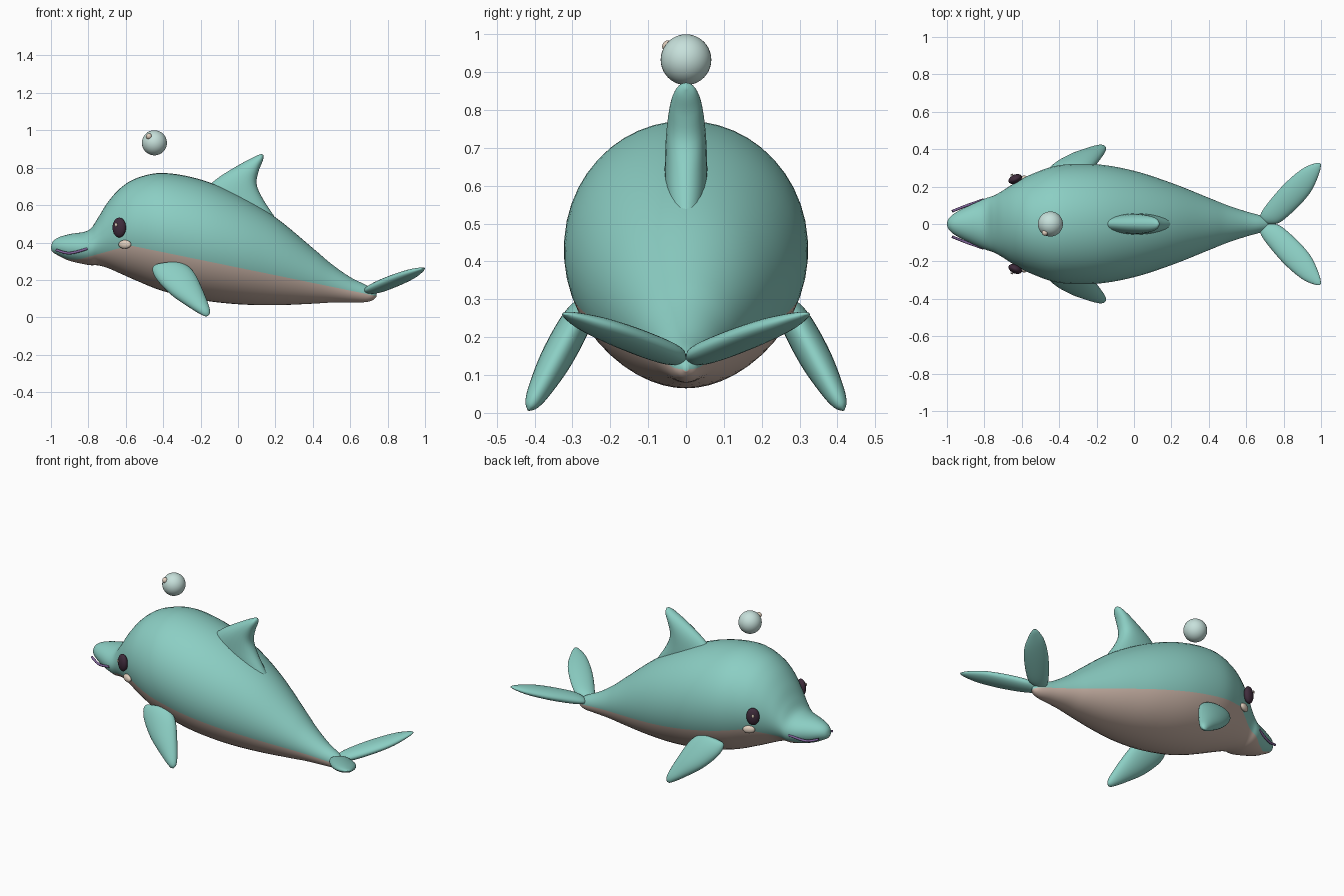
import bpy, bmesh, math
from mathutils import Vector

cube = bpy.data.objects.get("Cube")
if cube:
    bpy.data.objects.remove(cube, do_unlink=True)


def material(name, rgb):
    mat = bpy.data.materials.new(name)
    mat.use_nodes = True
    color = (*rgb, 1)
    mat.diffuse_color = color
    mat.node_tree.nodes["Principled BSDF"].inputs["Base Color"].default_value = color
    return mat


TEAL = material("teal skin", (0.26, 0.62, 0.55))
CREAM = material("cream belly", (0.60, 0.46, 0.39))
BLUSH = material("pale cheek", (0.76, 0.63, 0.52))
DARK = material("dark eye", (0.05, 0.025, 0.045))
PURPLE = material("purple mouth", (0.22, 0.13, 0.33))
PALE = material("pale ball", (0.57, 0.75, 0.71))


def spline(rows, steps):
    """Smooth interpolation through rows of equal length."""
    rows = [Vector(r) for r in rows]
    out = []
    for i in range(len(rows) - 1):
        a, b, c, d = (rows[min(max(i + k, 0), len(rows) - 1)] for k in (-1, 0, 1, 2))
        for s in range(steps):
            t = s / steps
            out.append(b + (c - a) * (t / 2) + (a - b * 2.5 + c * 2 - d / 2) * t**2
                       + ((d - a) / 2 + (b - c) * 1.5) * t**3)
    return out + [rows[-1]]


def loft(name, rings, mats, pick=lambda j: 0):
    """Skin closed rings; pick gives the material index of ring segment j."""
    bm = bmesh.new()
    loops = [[bm.verts.new(p) for p in ring] for ring in rings]
    n = len(loops[0])
    for a, b in zip(loops, loops[1:]):
        for j in range(n):
            k = (j + 1) % n
            bm.faces.new((a[j], a[k], b[k], b[j])).material_index = pick(j)
    bm.faces.new(loops[0])
    bm.faces.new(loops[-1])
    bmesh.ops.recalc_face_normals(bm, faces=bm.faces)
    for f in bm.faces:
        f.smooth = True
    mesh = bpy.data.meshes.new(name)
    bm.to_mesh(mesh)
    bm.free()
    for m in mats:
        mesh.materials.append(m)
    obj = bpy.data.objects.new(name, mesh)
    bpy.context.collection.objects.link(obj)
    return obj


def blade(name, rows, place, normal):
    """Fin with oval sections; rows hold leading point, trailing point, half thickness."""
    rings = []
    for a, b, c, d, t in spline(rows, 5):
        lead, trail = place(a, b), place(c, d)
        mid, half = (lead + trail) / 2, (lead - trail) / 2
        angles = [math.tau * i / 24 for i in range(24)]
        rings.append([mid + half * math.cos(u) + normal * t * math.sin(u) for u in angles])
    return loft(name, rings, [TEAL])


def ellipsoid(name, center, radii, mat, yaw=0.0):
    bpy.ops.mesh.primitive_uv_sphere_add(segments=32, ring_count=20, location=center)
    obj = bpy.context.object
    obj.name = name
    obj.scale = radii
    obj.rotation_euler.z = yaw
    obj.data.materials.append(mat)
    bpy.ops.object.shade_smooth()
    return obj


# Body: x, top, bottom, half width
stations = [
    (-1.0, .375, .365, .005), (-.99, .405, .348, .03), (-.96, .427, .33, .057),
    (-.9, .445, .302, .09), (-.8, .465, .28, .135), (-.75, .53, .278, .152),
    (-.7, .61, .265, .18), (-.63, .69, .235, .224), (-.54, .745, .195, .27),
    (-.4, .772, .14, .315), (-.2, .737, .093, .32), (0, .655, .07, .285),
    (.2, .535, .065, .22), (.4, .37, .073, .14), (.5, .285, .079, .1),
    (.6, .215, .08, .067), (.68, .175, .081, .045), (.72, .15, .092, .03),
    (.74, .125, .11, .006),
]


def belt(x):
    """Height of the line between back and belly."""
    return .385 - .205 * (x + .58) if x > -.58 else max(.31, .385 + .28 * (x + .58))


UPPER, LOWER = 28, 20
body_rings = []
for x, top, bottom, width in spline(stations, 5):
    mid, half = (top + bottom) / 2, (top - bottom) / 2
    low = math.asin(max(-.92, min(.92, (belt(x) - mid) / half)))
    back = [low + (math.pi - 2 * low) * i / UPPER for i in range(UPPER)]
    belly = [math.pi - low + (math.pi + 2 * low) * i / LOWER for i in range(LOWER)]
    body_rings.append([Vector((x, width * math.cos(u), mid + half * math.sin(u)))
                       for u in back + belly])
loft("body", body_rings, [TEAL, CREAM], lambda j: int(j >= UPPER))

# Dorsal fin
blade("dorsal_fin", [
    (-.2, .64, .2, .51, .04), (-.17, .69, .2, .53, .055), (-.1, .75, .135, .63, .055),
    (0, .812, .1, .71, .05), (.08, .855, .11, .78, .04), (.12, .872, .13, .83, .025),
    (.135, .868, .137, .855, .004),
], lambda x, z: Vector((x, 0, z)), Vector((0, 1, 0)))

flipper_rows = [
    (-.4, .285, -.35, .29, .006), (-.455, .27, -.29, .285, .03),
    (-.44, .21, -.235, .24, .042), (-.36, .125, -.19, .15, .042),
    (-.26, .055, -.155, .06, .03), (-.2, .018, -.15, .025, .018),
    (-.175, .006, -.16, .008, .003),
]
fluke_rows = [
    (.675, .02, .69, .005, .004), (.68, .06, .74, 0, .022), (.73, .13, .79, .015, .03),
    (.81, .22, .885, .1, .03), (.9, .295, .95, .18, .024), (.97, .325, .99, .27, .012),
    (.995, .325, 1, .315, .003),
]

# Paired parts
for side, label in ((1, "left"), (-1, "right")):
    # Flippers slope outward and down
    blade(label + "_flipper", flipper_rows,
          lambda x, z: Vector((x, side * (.42 - .54 * z), z)),
          Vector((0, side * .88, .48)))
    # Tail flukes rise toward their tips
    blade(label + "_tail_fluke", fluke_rows,
          lambda x, y: Vector((x, side * y, .135 + .2 * (x - .68 + y))),
          Vector((-.2, -.2 * side, 1)).normalized())
    # Face
    tilt = side * .42
    ellipsoid(label + "_eye", (-.635, side * .24, .48), (.038, .024, .053), DARK, tilt)
    ellipsoid(label + "_eye_glint", (-.652, side * .264, .495), (.008, .004, .01), BLUSH, tilt)
    ellipsoid(label + "_cheek", (-.605, side * .238, .39), (.036, .016, .023), BLUSH, tilt)
    # Mouth line along the snout
    curve = bpy.data.curves.new(label + "_mouth", "CURVE")
    curve.dimensions = "3D"
    curve.bevel_depth = .007
    curve.use_fill_caps = True
    path = spline([(-.972, .068, .36), (-.9, .097, .343), (-.805, .13, .367)], 6)
    line = curve.splines.new("POLY")
    line.points.add(len(path) - 1)
    for point, (x, y, z) in zip(line.points, path):
        point.co = (x, side * y, z, 1)
    curve.materials.append(PURPLE)
    bpy.context.collection.objects.link(bpy.data.objects.new(label + "_mouth", curve))

# Floating ball with a small highlight
ellipsoid("ball", (-.447, 0, .933), (.067, .067, .067), PALE)
ellipsoid("ball_highlight", (-.476, -.047, .968), (.016, .016, .016), BLUSH)
